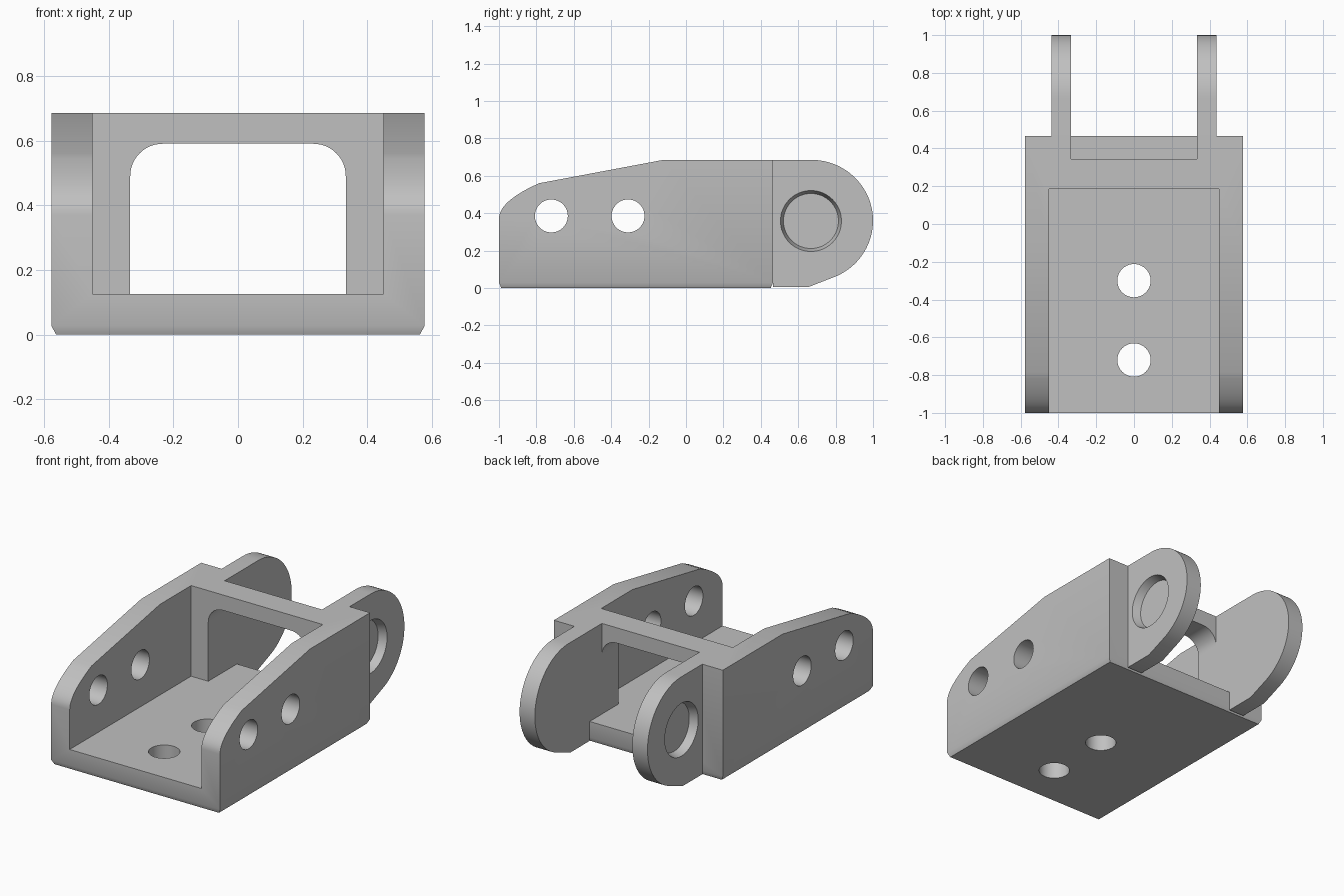
import bpy, bmesh, math
from mathutils import Matrix, Vector

default = bpy.data.objects.get("Cube")
if default:
    bpy.data.objects.remove(default, do_unlink=True)

grey = bpy.data.materials.new("plain grey")
grey.use_nodes = True
COLOUR = (0.53, 0.53, 0.53, 1)
grey.diffuse_color = COLOUR
grey.node_tree.nodes["Principled BSDF"].inputs["Base Color"].default_value = COLOUR


def finish(name, bm):
    bmesh.ops.recalc_face_normals(bm, faces=bm.faces[:])
    mesh = bpy.data.meshes.new(name)
    bm.to_mesh(mesh)
    bm.free()
    mesh.materials.append(grey)
    obj = bpy.data.objects.new(name, mesh)
    bpy.context.collection.objects.link(obj)
    return obj


def prism(points, axis, low, high):
    """Extrude a 2D outline along x ('X': points are y, z) or y ('Y': points are x, z)."""
    bm = bmesh.new()
    place = (lambda a, b: (low, a, b)) if axis == 'X' else (lambda a, b: (a, low, b))
    face = bm.faces.new([bm.verts.new(place(a, b)) for a, b in points])
    step = Vector((high - low, 0, 0)) if axis == 'X' else Vector((0, high - low, 0))
    new = bmesh.ops.extrude_face_region(bm, geom=[face])["geom"]
    bmesh.ops.translate(bm, vec=step, verts=[v for v in new if isinstance(v, bmesh.types.BMVert)])
    return bm


def arc(cx, cz, rx, rz, start, end, n):
    angles = [math.radians(start + (end - start) * i / n) for i in range(n + 1)]
    return [(cx + rx * math.cos(a), cz + rz * math.sin(a)) for a in angles]


def box(x, y0, y1, z0, z1):
    return finish("cutter", prism([(y0, z0), (y1, z0), (y1, z1), (y0, z1)], 'X', -x, x))


def round_cutter(r1, r2, length, centre, axis):
    bm = bmesh.new()
    turn = Matrix.Rotation(math.pi / 2, 4, 'Y') if axis == 'X' else Matrix()
    bmesh.ops.create_cone(bm, cap_ends=True, segments=64, radius1=r1, radius2=r2,
                          depth=length, matrix=Matrix.Translation(centre) @ turn)
    return finish("cutter", bm)


def apply(obj, mod):
    bpy.context.view_layer.objects.active = obj
    bpy.ops.object.modifier_apply(modifier=mod.name)


def cut(obj, cutter):
    cutter.hide_render = True
    mod = obj.modifiers.new("cut", 'BOOLEAN')
    mod.operation, mod.solver, mod.object = 'DIFFERENCE', 'EXACT', cutter
    apply(obj, mod)
    bpy.data.objects.remove(cutter, do_unlink=True)


def smooth(obj):
    bpy.ops.object.select_all(action='DESELECT')
    obj.select_set(True)
    bpy.context.view_layer.objects.active = obj
    bpy.ops.object.shade_smooth_by_angle(angle=math.radians(30))


WIDTH, BACK, TOP, FLOOR, LIP = 0.577, 0.465, 0.685, 0.125, 0.028
INNER = 0.333

# Body side outline with a curved nose and a sloping top
nose = []
for i in range(13):
    t = i / 12
    nose.append((-1 + 0.215 * t * t,
                 0.37 * (1 - t) ** 2 + 0.93 * t * (1 - t) + 0.56 * t * t))
outline = [(BACK, LIP), (-1, LIP)] + nose + [(-0.12, TOP), (BACK, TOP)]
bm = prism(outline, 'X', -WIDTH, WIDTH)

# Tapered lower edge
bottom = min(bm.faces, key=lambda f: f.calc_center_median().z)
new = bmesh.ops.extrude_face_region(bm, geom=[bottom])["geom"]
bm.faces.remove(bottom)
for v in new:
    if isinstance(v, bmesh.types.BMVert):
        v.co.z = 0
        v.co.x -= math.copysign(0.015, v.co.x)
        v.co.y -= math.copysign(0.012, v.co.y)
body = finish("bracket_body", bm)

# Front channel, arched opening and rear slot
cut(body, box(0.45, -1.2, 0.185, FLOOR, 1))
arch = ([(-INNER, FLOOR), (INNER, FLOOR)] + arc(0.233, 0.49, 0.1, 0.1, 0, 90, 12)
        + arc(-0.233, 0.49, 0.1, 0.1, 90, 180, 12))
cut(body, finish("cutter", prism(arch, 'Y', 0.1, 0.4)))
cut(body, box(INNER, 0.345, 0.6, FLOOR, 1))

# Screw holes through both walls and the floor
for y in (-0.72, -0.31):
    cut(body, round_cutter(0.088, 0.088, 2, (0, y, 0.385), 'X'))
for y in (-0.72, -0.30):
    cut(body, round_cutter(0.088, 0.088, 0.5, (0, y, 0), 'Z'))
smooth(body)

# Rounded rear ears, each with a blind tapered socket on its outer face
ear_outline = ([(BACK, TOP)] + arc(0.67, 0.36, 0.33, 0.325, 90, -66, 40)
               + [(0.655, 0.005), (BACK, 0.005)])
ears = finish("rear_ears", prism(ear_outline, 'X', INNER, 0.437))
cut(ears, round_cutter(0.147, 0.179, 0.1, (0.437, 0.668, 0.358), 'X'))
apply(ears, ears.modifiers.new("mirror", 'MIRROR'))
smooth(ears)
